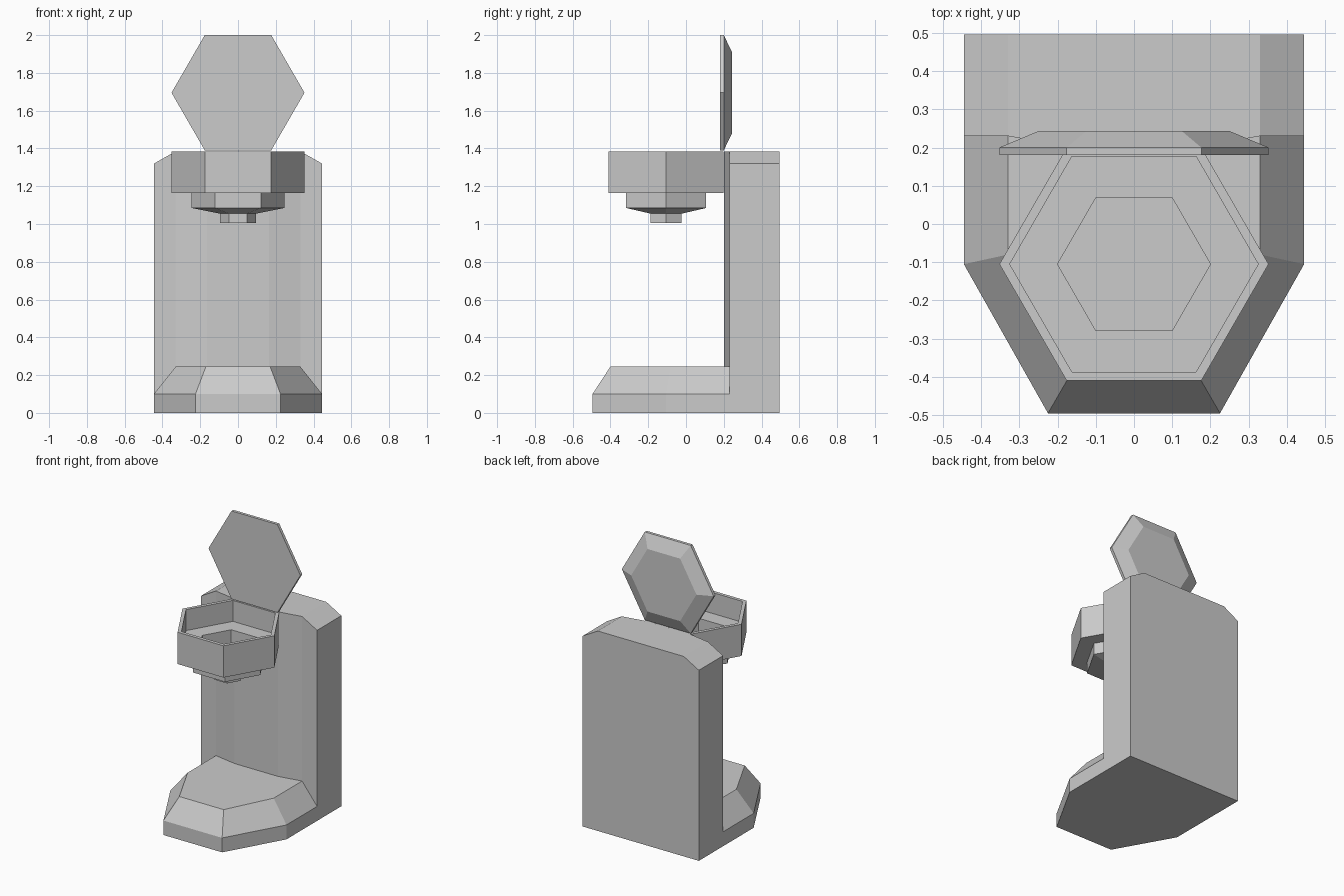
import bpy
import bmesh
import math

if "Cube" in bpy.data.objects:
    bpy.data.objects.remove(bpy.data.objects["Cube"], do_unlink=True)

GREY = (0.6, 0.6, 0.6, 1)
material = bpy.data.materials.new("plain grey")
material.use_nodes = True
material.diffuse_color = GREY
material.node_tree.nodes["Principled BSDF"].inputs["Base Color"].default_value = GREY


def loft(name, rings):
    """Join matching rings of points with flat faces and cap both ends."""
    bm = bmesh.new()
    loops = [[bm.verts.new(p) for p in ring] for ring in rings]
    for low, high in zip(loops, loops[1:]):
        for i in range(len(low)):
            j = (i + 1) % len(low)
            bm.faces.new((low[i], low[j], high[j], high[i]))
    bm.faces.new(loops[0][::-1])
    bm.faces.new(loops[-1])
    bmesh.ops.recalc_face_normals(bm, faces=bm.faces)
    mesh = bpy.data.meshes.new(name)
    bm.to_mesh(mesh)
    bm.free()
    mesh.materials.append(material)
    obj = bpy.data.objects.new(name, mesh)
    bpy.context.collection.objects.link(obj)
    return obj


def mirrored(half):
    """Complete a right-hand outline with its reflection."""
    return half + [(-x, v) for x, v in reversed(half)]


def hexagon(radius):
    return [(radius * math.cos(math.radians(60 * i)),
             radius * math.sin(math.radians(60 * i))) for i in range(6)]


# Rear column with clipped top corners
column = mirrored([(0.445, 0), (0.445, 1.32), (0.33, 1.385)])
loft("rear_column", [[(x, y, z) for x, z in column] for y in (0.23, 0.495)])

# Shallow faceted bulge on the column front
bulge = mirrored([(0.33, 0.23), (0.165, 0.2)])
loft("column_front", [[(x, y, z) for x, y in bulge] for z in (0, 1.385)])

# Base with sloping shoulders
foot = mirrored([(0.445, 0.23), (0.445, -0.105), (0.225, -0.495)])
deck = mirrored([(0.33, 0.23), (0.33, -0.08), (0.17, -0.4)])
loft("base", [[(x, y, z) for x, y in outline]
              for outline, z in ((foot, 0), (foot, 0.1), (deck, 0.245))])

# Hollow hexagonal bowl, from spout tip up and back down inside
CENTRE_Y = -0.105
bowl = [(0.095, 1.005), (0.095, 1.055), (0.245, 1.085), (0.245, 1.165),
        (0.352, 1.165), (0.352, 1.385), (0.325, 1.385), (0.325, 1.24),
        (0.2, 1.24), (0.2, 1.12)]
loft("bowl_and_spout", [[(x, y + CENTRE_Y, z) for x, y in hexagon(r)]
                        for r, z in bowl])

# Raised hexagonal lid with bevelled back
lid = [(0.352, 0.18), (0.352, 0.2), (0.25, 0.243)]
loft("open_lid", [[(x, y, z + 1.695) for x, z in hexagon(r)] for r, y in lid])
